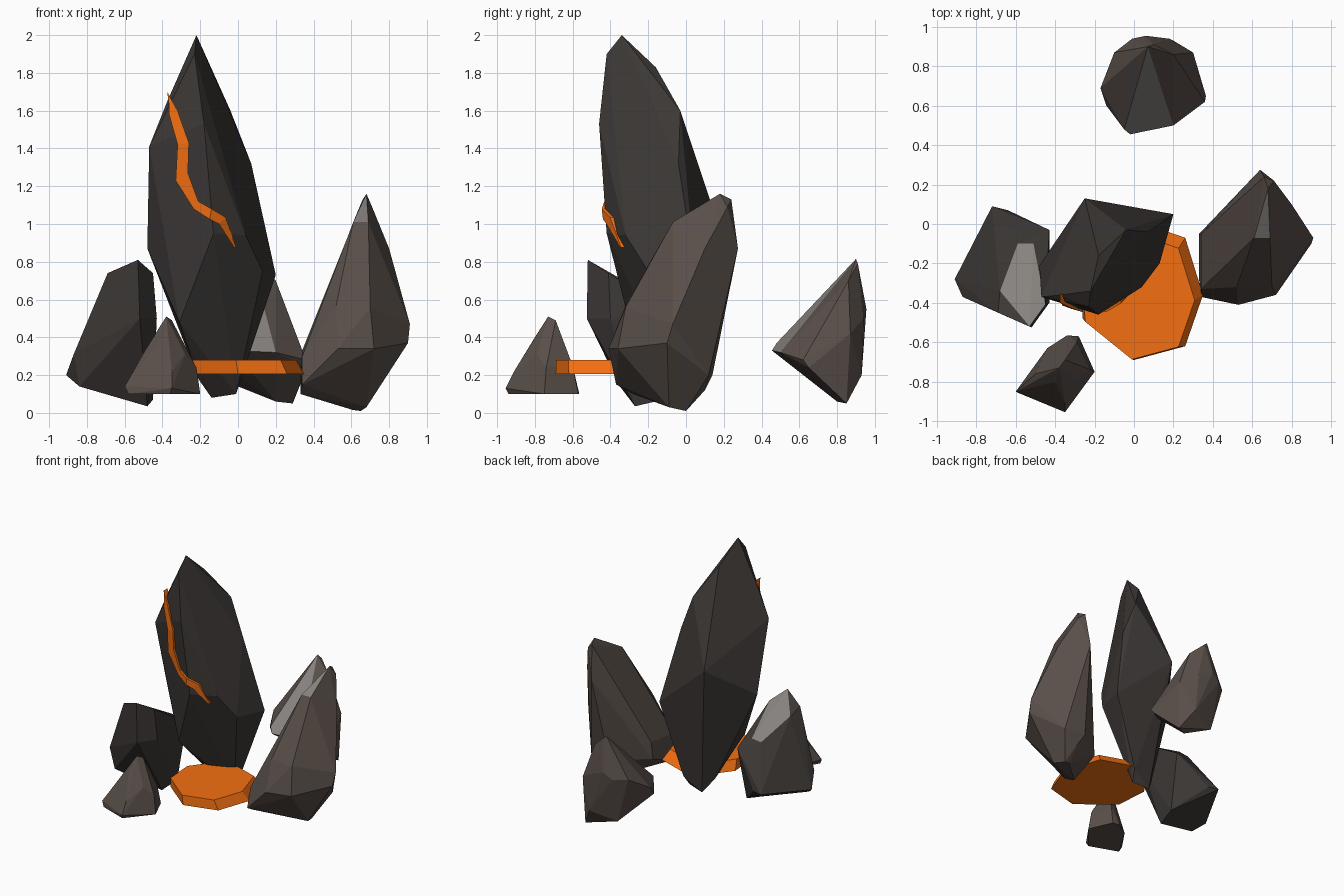
import bpy, bmesh
from mathutils import Vector
from mathutils.bvhtree import BVHTree

if "Cube" in bpy.data.objects:
    bpy.data.objects.remove(bpy.data.objects["Cube"])


def material(name, rgb):
    m = bpy.data.materials.new(name)
    m.diffuse_color = (*rgb, 1)
    m.use_nodes = True
    m.node_tree.nodes["Principled BSDF"].inputs["Base Color"].default_value = m.diffuse_color
    return m


DARK = material("dark_stone", (0.045, 0.039, 0.036))
BROWN = material("brown_stone", (0.10, 0.078, 0.067))
ASH = material("ash_grey", (0.24, 0.225, 0.21))
LAVA = material("lava", (0.9, 0.16, 0.006))


def finish(bm, name, mats):
    bmesh.ops.recalc_face_normals(bm, faces=bm.faces)
    me = bpy.data.meshes.new(name)
    bm.to_mesh(me)
    for m in mats:
        me.materials.append(m)
    ob = bpy.data.objects.new(name, me)
    bpy.context.collection.objects.link(ob)
    tree = BVHTree.FromBMesh(bm)
    bm.free()
    return tree


def rock(name, mat, corners, ash=None):
    """Faceted boulder: convex hull of corner points, optional ash-grey facets facing 'ash'."""
    bm = bmesh.new()
    for c in corners:
        bm.verts.new(c)
    bmesh.ops.convex_hull(bm, input=bm.verts)
    bmesh.ops.delete(bm, geom=[v for v in bm.verts if not v.link_faces], context='VERTS')
    bmesh.ops.dissolve_limit(bm, angle_limit=0.12, verts=bm.verts, edges=bm.edges)
    bmesh.ops.recalc_face_normals(bm, faces=bm.faces)
    if ash:
        way = Vector(ash).normalized()
        best = max(bm.faces, key=lambda f: f.normal.dot(way))
        for f in bm.faces:
            f.material_index = int(f.normal.dot(best.normal) > .985)
    return finish(bm, name, [mat, ASH])


def loft(name, mat, front, back, close):
    """Solid between two matching outlines (close = cap each as one polygon)."""
    bm = bmesh.new()
    a = [bm.verts.new(p) for p in front]
    b = [bm.verts.new(p) for p in back]
    n = len(a)
    for i in range(n):
        j = (i + 1) % n
        bm.faces.new((a[i], a[j], b[j], b[i]))
    for ring in (a, b):
        if close:
            bm.faces.new(ring)
        else:
            for i in range(n // 2 - 1):
                bm.faces.new((ring[i], ring[i + 1], ring[n - 2 - i], ring[n - 1 - i]))
    finish(bm, name, [mat])


# tall central spire
spire = rock("tall_spire", DARK, [
    (-.22, -.34, 2.0), (-.23, -.42, 1.90), (-.18, -.16, 1.83), (-.04, -.03, 1.60),
    (-.37, -.36, 1.66), (-.18, -.46, 1.53), (-.47, -.37, 1.41), (.07, -.04, 1.32),
    (-.25, .13, 1.12), (-.48, -.21, .87), (-.13, -.42, .95), (.04, -.32, .94),
    (.20, .05, .73), (.13, -.20, .75), (-.31, -.30, .48), (-.21, -.06, .18),
    (-.14, 0, .08), (-.01, -.03, .10), (.01, .02, .18)])

# large right boulder
rock("right_boulder", BROWN, [
    (.68, .18, 1.16), (.66, .24, 1.13), (.71, .22, 1.09), (.61, -.07, 1.01),
    (.69, -.07, 1.01), (.80, .10, .87), (.64, .275, .87), (.52, -.32, .57),
    (.70, -.32, .56), (.91, -.07, .47), (.90, -.10, .37), (.53, -.41, .34),
    (.72, -.36, .34), (.34, -.05, .33), (.34, -.33, .30), (.34, -.37, .15),
    (.33, -.05, .20), (.33, -.28, .10), (.58, .14, .20), (.75, .12, .20),
    (.62, .10, .12), (.65, 0, .01), (.61, 0, .015), (.68, -.09, .03)], (0, -.51, .86))

# left boulder with a sloped top
rock("left_boulder", DARK, [
    (-.53, -.52, .81), (-.69, -.45, .74), (-.45, -.41, .74), (-.68, -.34, .70),
    (-.59, -.10, .56), (-.51, -.10, .57), (-.43, -.03, .50), (-.72, .09, .25),
    (-.64, .07, .25), (-.91, -.28, .20), (-.87, -.37, .31), (-.84, -.35, .14),
    (-.48, -.27, .035), (-.45, -.12, .07), (-.43, -.40, .50), (-.52, -.525, .50)], (0, .5, .86))

# small front stone with a flat base
rock("front_stone", BROWN, [
    (-.38, -.73, .51), (-.35, -.69, .49), (-.40, -.80, .40), (-.28, -.79, .31),
    (-.50, -.76, .32), (-.35, -.91, .22), (-.29, -.60, .25), (-.22, -.74, .24),
    (-.60, -.85, .14), (-.58, -.86, .10), (-.35, -.955, .13), (-.36, -.94, .10),
    (-.20, -.75, .10), (-.28, -.57, .10), (-.34, -.565, .10), (-.44, -.63, .10)])

# rear stone
rock("rear_stone", BROWN, [
    (.07, .90, .815), (.10, .91, .79), (.06, .955, .55), (-.01, .94, .50),
    (.18, .94, .50), (-.10, .87, .50), (-.17, .69, .39), (-.14, .60, .30),
    (-.05, .48, .37), (-.02, .455, .33), (.20, .50, .32), (.36, .62, .28),
    (.365, .65, .24), (.30, .87, .42), (.20, .86, .70), (.20, .93, .20),
    (.29, .85, .05), (.20, .80, .06), (0, .86, .14)], (.1, -.7, .7))

# lava pool: eight-sided slab, tapering towards the back right
outline = [(0, -.69), (.26, -.62), (.35, -.36), (.26, -.07),
           (.03, .01), (-.16, -.06), (-.28, -.22), (-.26, -.48)]
pivot = Vector((-.12, -.66))
top = [pivot + (Vector(p) - pivot) * .91 for p in outline]
loft("lava_pool", LAVA, [(x, y, .205) for x, y in outline],
     [(x, y, .28) for x, y in top], True)


# glowing crack laid on the front of the spire
def on_spire(x, z, push):
    hit = spire.ray_cast(Vector((x, -2, z)), Vector((0, 1, 0)))[0]
    if hit is None:
        hit = spire.find_nearest(Vector((x, -.4, z)))[0]
    return (x, hit.y + push, z)


left = [(-.365, 1.63), (-.365, 1.58), (-.32, 1.42), (-.33, 1.23), (-.235, 1.08), (-.15, 1.025), (-.10, 1.0), (-.02, .875)]
right = [(-.375, 1.70), (-.32, 1.60), (-.26, 1.43), (-.265, 1.27), (-.21, 1.12), (-.14, 1.08), (-.065, 1.035), (-.01, .875)]
edge = left + right[::-1]
loft("lava_crack", LAVA, [on_spire(x, z, -.018) for x, z in edge],
     [on_spire(x, z, .03) for x, z in edge], False)
